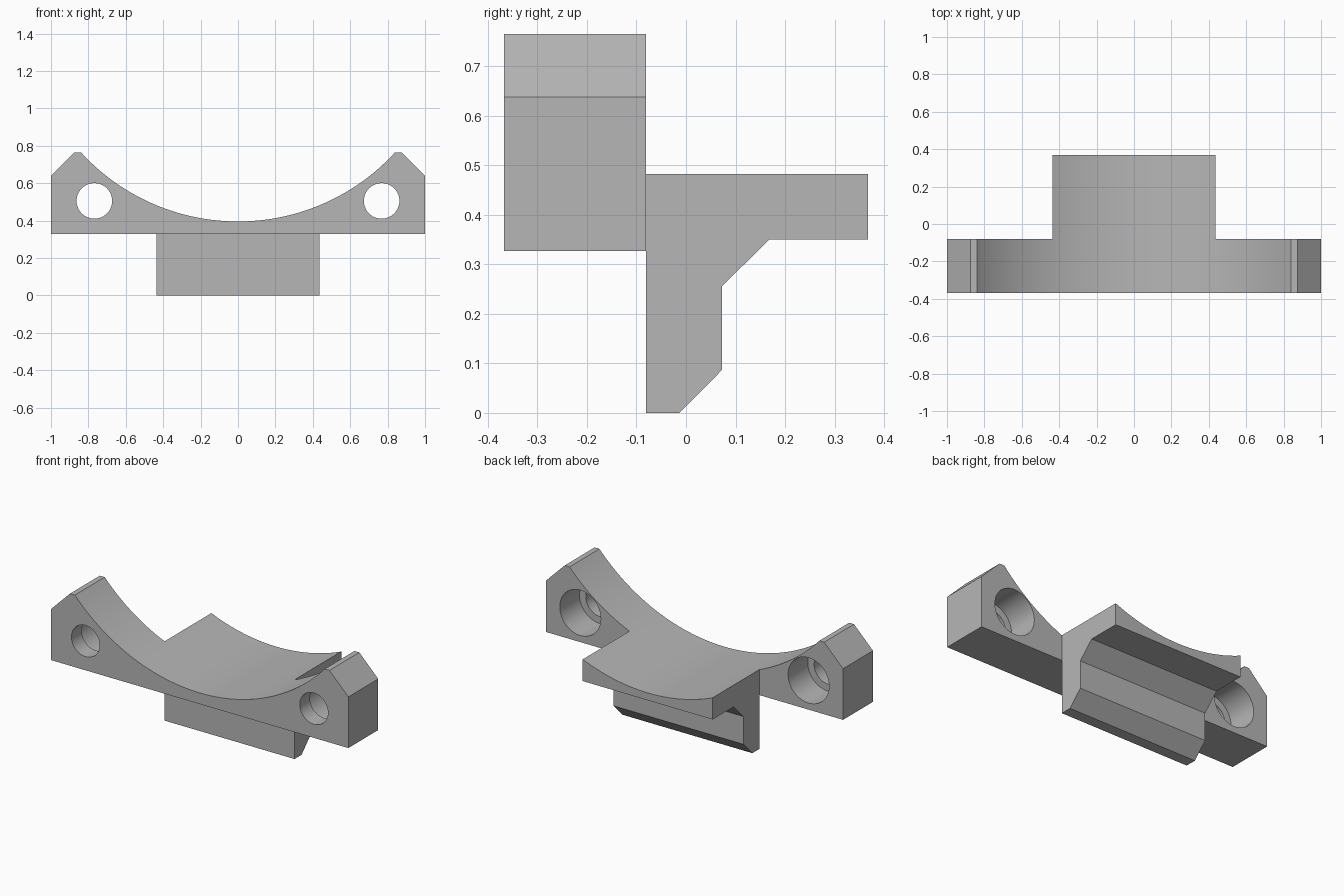
import bpy, bmesh, math
from mathutils import Vector

cube = bpy.data.objects.get("Cube")
if cube:
    bpy.data.objects.remove(cube, do_unlink=True)

# Single plain grey
grey = bpy.data.materials.new("plain grey")
grey.use_nodes = True
colour = (0.47, 0.47, 0.47, 1)
grey.diffuse_color = colour
grey.node_tree.nodes["Principled BSDF"].inputs["Base Color"].default_value = colour


def prism(name, points, offset):
    """Solid from a planar outline swept along an offset."""
    bm = bmesh.new()
    face = bm.faces.new([bm.verts.new(p) for p in points])
    swept = bmesh.ops.extrude_face_region(bm, geom=[face])["geom"]
    verts = [v for v in swept if isinstance(v, bmesh.types.BMVert)]
    bmesh.ops.translate(bm, verts=verts, vec=Vector(offset))
    bmesh.ops.recalc_face_normals(bm, faces=bm.faces)
    mesh = bpy.data.meshes.new(name)
    bm.to_mesh(mesh)
    bm.free()
    mesh.materials.append(grey)
    obj = bpy.data.objects.new(name, mesh)
    bpy.context.collection.objects.link(obj)
    return obj


def rod(name, x, z, radius, y0, y1, sides):
    """Cylinder lying along y."""
    angles = [2 * math.pi * i / sides for i in range(sides)]
    ring = [(x + radius * math.sin(a), y0, z - radius * math.cos(a)) for a in angles]
    return prism(name, ring, (0, y1 - y0, 0))


def combine(target, tool, operation):
    mod = target.modifiers.new(operation.title(), "BOOLEAN")
    mod.operation = operation
    mod.solver = "EXACT"
    mod.object = tool
    bpy.ops.object.select_all(action="DESELECT")
    target.select_set(True)
    bpy.context.view_layer.objects.active = target
    bpy.ops.object.modifier_apply(modifier=mod.name)
    bpy.data.objects.remove(tool, do_unlink=True)


FRONT, JOINT, BACK = -0.368, -0.081, 0.368
BASE, TOP = 0.327, 0.765

# Front mounting bar with chamfered shoulders
half = [(1, BASE), (1, 0.638), (0.873, TOP)]
outline = half + [(-x, z) for x, z in reversed(half)]
bracket = prism("cradle_bracket", [(x, FRONT, z) for x, z in outline],
                (0, JOINT - FRONT, 0))

# Rear saddle block with its chamfered hook underneath
hook = [(JOINT, 0), (-0.013, 0), (0.073, 0.087), (0.073, 0.256), (0.168, 0.35),
        (BACK, 0.35), (BACK, 0.7), (-0.2, 0.7), (-0.2, 0.36), (JOINT, 0.36)]
block = prism("hook_block", [(-0.437, y, z) for y, z in hook], (0.874, 0, 0))
combine(bracket, block, "UNION")

# Curved cradle surface
combine(bracket, rod("cradle_cutter", 0, 1.534, 1.139, -0.6, 0.6, 180), "DIFFERENCE")

# Counterbored screw holes
for x in (-0.768, 0.768):
    combine(bracket, rod("hole_cutter", x, 0.505, 0.095, -0.5, 0.1, 48), "DIFFERENCE")
    combine(bracket, rod("counterbore_cutter", x, 0.505, 0.138, -0.27, 0.1, 48), "DIFFERENCE")

bpy.ops.object.shade_smooth_by_angle(angle=math.radians(25))
